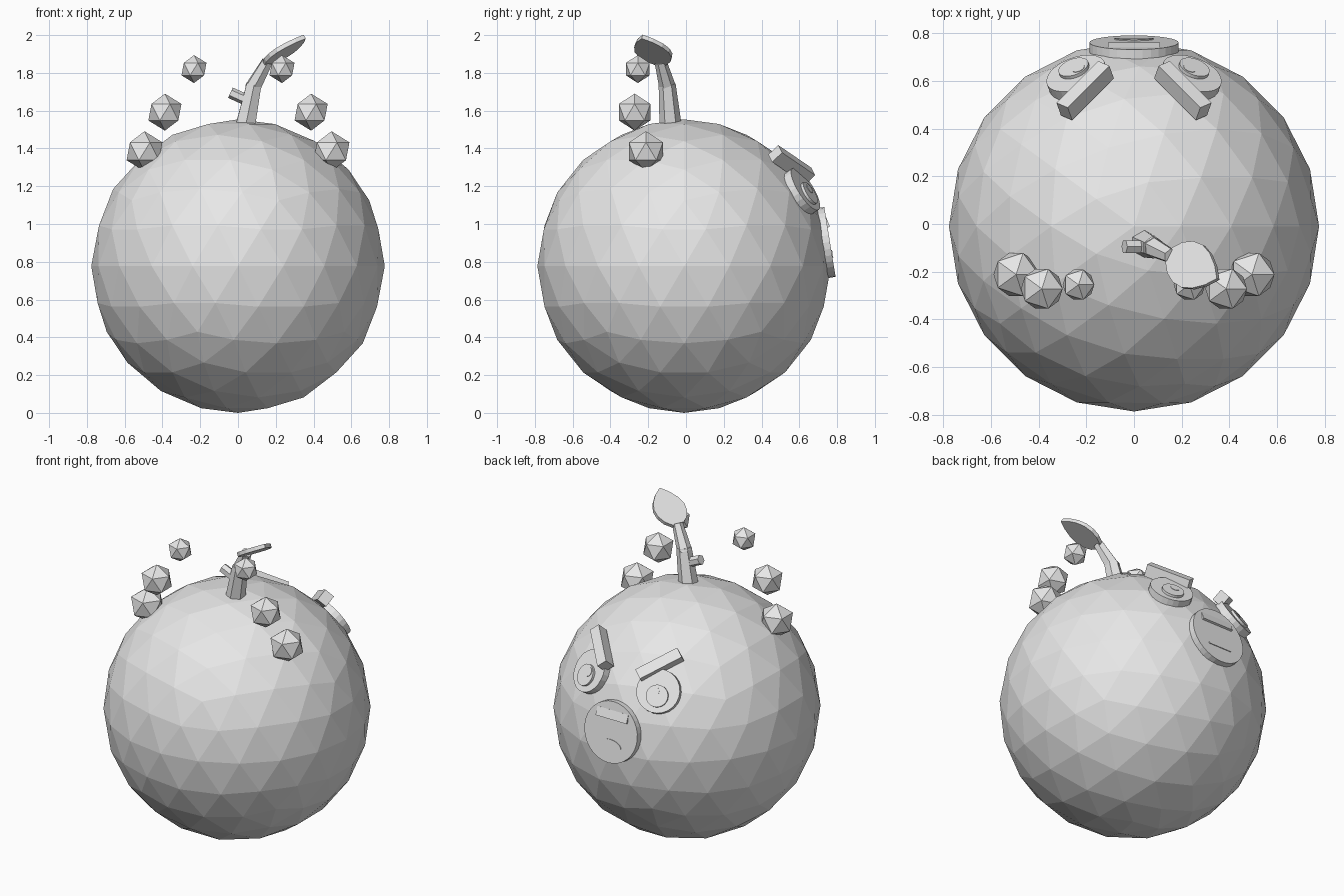
import bpy, bmesh, math
from mathutils import Vector, Matrix

if "Cube" in bpy.data.objects:
    bpy.data.objects.remove(bpy.data.objects["Cube"], do_unlink=True)

grey = bpy.data.materials.new("plain_grey")
grey.use_nodes = True
grey.diffuse_color = (0.8, 0.8, 0.8, 1)
grey.node_tree.nodes["Principled BSDF"].inputs["Base Color"].default_value = (0.8, 0.8, 0.8, 1)

CENTRE = Vector((0, -0.01, 0.777))
RADIUS = 0.777
UP = Vector((0, 0, 1))


def finish(name, bm):
    bmesh.ops.recalc_face_normals(bm, faces=bm.faces)
    mesh = bpy.data.meshes.new(name)
    bm.to_mesh(mesh)
    bm.free()
    mesh.materials.append(grey)
    obj = bpy.data.objects.new(name, mesh)
    bpy.context.collection.objects.link(obj)
    return obj


def frame(origin, x_axis, z_axis):
    """Matrix with z along z_axis and x as near x_axis as possible."""
    z = Vector(z_axis).normalized()
    x = Vector(x_axis)
    x = (x - z * x.dot(z)).normalized()
    m = Matrix((x, z.cross(x), z)).transposed().to_4x4()
    return Matrix.Translation(origin) @ m


def ball(name, centre, radius, level):
    bm = bmesh.new()
    bmesh.ops.create_icosphere(bm, subdivisions=level, radius=radius,
                               matrix=Matrix.Translation(centre))
    return finish(name, bm)


def cone(name, start, end, r1, r2, sides, x_axis=(1, 0, 0)):
    start, end = Vector(start), Vector(end)
    bm = bmesh.new()
    bmesh.ops.create_cone(bm, cap_ends=True, segments=sides, radius1=r1, radius2=r2,
                          depth=(end - start).length,
                          matrix=frame((start + end) / 2, x_axis, end - start))
    return finish(name, bm)


def box(name, matrix, size):
    bm = bmesh.new()
    bmesh.ops.create_cube(bm, size=1, matrix=matrix @ Matrix.Diagonal((*size, 1)))
    return finish(name, bm)


def plate(name, matrix, outline, thickness):
    bm = bmesh.new()
    face = bm.faces.new([bm.verts.new((x, y, -thickness / 2)) for x, y in outline])
    grown = bmesh.ops.extrude_face_region(bm, geom=[face])["geom"]
    bmesh.ops.translate(bm, vec=(0, 0, thickness),
                        verts=[v for v in grown if isinstance(v, bmesh.types.BMVert)])
    bm.transform(matrix)
    return finish(name, bm)


# Faceted round body
ball("body", CENTRE, RADIUS, 3)

# Stem with a side stub
knee, tip = (0.085, -0.1, 1.74), (0.155, -0.135, 1.86)
cone("stem_lower", (0.035, -0.08, 1.5), knee, 0.06, 0.045, 6)
cone("stem_upper", (0.075, -0.095, 1.715), tip, 0.045, 0.032, 6)
cone("stem_stub", (0.07, -0.095, 1.645), (-0.04, -0.095, 1.695), 0.03, 0.03, 6, (0, 1, 0))

# Leaf: half outline mirrored about its midrib
along, across = Vector((0.2, -0.1, 0.14)), Vector((0.09, 0.18, 0))
half = [(0, 0.03), (0.035, 0.072), (0.08, 0.096), (0.13, 0.1), (0.18, 0.082), (0.23, 0.045)]
outline = half + [(0.268, 0)] + [(x, -y) for x, y in reversed(half)]
plate("leaf", frame((0.15, -0.13, 1.85), along, along.cross(across)), outline, 0.024)

# Floating gems, eyes and brows on each side
for side, label in ((1, "left"), (-1, "right")):
    for size, (x, y, z, r) in {"large": (0.495, -0.212, 1.385, 0.106),
                               "medium": (0.387, -0.272, 1.592, 0.098),
                               "small": (0.233, -0.255, 1.82, 0.074)}.items():
        ball(f"gem_{size}_{label}", Vector((side * x, y, z)), r, 1)

    # Eye made of stacked discs facing outward
    out = Vector((side * 0.306, 0.804, 0.51)).normalized()
    down = (-UP + out * out.z).normalized()
    inward = Vector((-side, 0, 0))
    for part, r, top, shift in (("eyeball", 0.13, 0.8, Vector()),
                                ("pupil", 0.066, 0.815, down * 0.03),
                                ("eye_glint", 0.028, 0.823, down * 0.008 + inward * 0.018)):
        base = CENTRE + shift
        cone(f"{part}_{label}", base + out * 0.72, base + out * top, r, r, 24)

    # Slanted brow bar
    middle = Vector((side * 0.205, 0.56, 1.313))
    box(f"brow_{label}", frame(middle, (side * 0.19, -0.2, 0.125), middle - CENTRE),
        (0.275, 0.065, 0.075))

# Mouth disc, tilted slightly up
normal = Vector((0, 0.987, 0.16))
face_centre = Vector((0, 0.762, 0.905))
cone("mouth_disc", face_centre - normal * 0.05, face_centre, 0.187, 0.187, 32)

# Lip bar and frown on the disc, local y pointing up
disc = frame(face_centre, (-1, 0, 0), normal)
tilt = Matrix.Rotation(math.radians(-12), 4, 'X')
box("lip_bar", disc @ Matrix.Translation((0, 0.105, -0.002)) @ tilt, (0.22, 0.055, 0.018))
arc = [math.pi * i / 10 for i in range(11)]
frown = [(0.082 * math.cos(a), 0.042 * math.sin(a) - 0.085) for a in arc]
plate("frown", disc, frown, 0.009)
